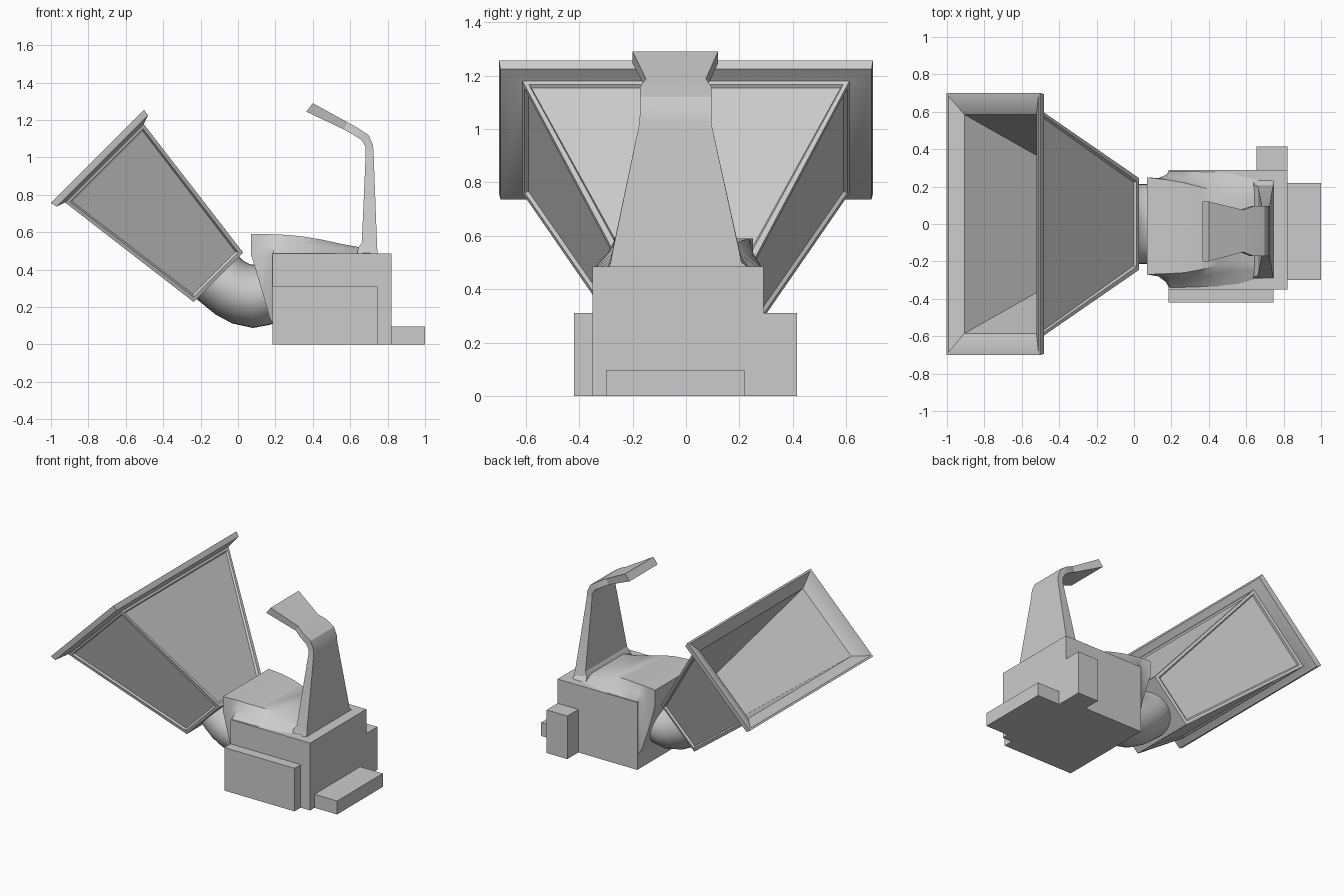
import bpy, bmesh, math
from mathutils import Vector


def finish(bm, name, angle=30):
    bmesh.ops.recalc_face_normals(bm, faces=bm.faces[:])
    mesh = bpy.data.meshes.new(name)
    bm.to_mesh(mesh)
    bm.free()
    ob = bpy.data.objects.new(name, mesh)
    bpy.context.collection.objects.link(ob)
    bpy.ops.object.select_all(action='DESELECT')
    ob.select_set(True)
    bpy.context.view_layer.objects.active = ob
    bpy.ops.object.shade_smooth_by_angle(angle=math.radians(angle))
    return ob


def loft(sections):
    """Skin closed cross-sections, capping both ends; returns bmesh and side bands."""
    bm = bmesh.new()
    rings = [[bm.verts.new(p) for p in s] for s in sections]
    bands = []
    for a, b in zip(rings, rings[1:]):
        n = len(a)
        bands.append([bm.faces.new((a[i], a[(i + 1) % n], b[(i + 1) % n], b[i])) for i in range(n)])
    bm.faces.new(rings[0][::-1])
    bm.faces.new(rings[-1])
    return bm, bands


def box(name, x, y, z):
    bm, _ = loft([[(px, y[0], z[0]), (px, y[1], z[0]), (px, y[1], z[1]), (px, y[0], z[1])] for px in x])
    return finish(bm, name)


# Base block and the boxes attached to its sides
box("base_block", (0.185, 0.82), (-0.35, 0.29), (0, 0.485))
box("front_box", (0.185, 0.745), (-0.42, -0.34), (0, 0.31))
box("back_box", (0.655, 0.82), (0.28, 0.415), (0, 0.31))
box("side_step", (0.81, 1.0), (-0.30, 0.22), (0, 0.097))

# Saddle-shaped cover: x, bottom y range, top y range, bottom z, top z
cover = [
    (0.07, -0.27, 0.25, -0.27, 0.25, 0.48, 0.59),
    (0.13, -0.28, 0.245, -0.268, 0.242, 0.28, 0.59),
    (0.17, -0.31, 0.262, -0.266, 0.237, 0.14, 0.59),
    (0.19, -0.345, 0.285, -0.265, 0.234, 0.10, 0.589),
    (0.27, -0.345, 0.285, -0.26, 0.22, 0.10, 0.585),
    (0.35, -0.345, 0.285, -0.245, 0.20, 0.10, 0.577),
    (0.45, -0.345, 0.285, -0.22, 0.17, 0.10, 0.56),
    (0.55, -0.335, 0.275, -0.205, 0.15, 0.10, 0.538),
    (0.65, -0.305, 0.25, -0.215, 0.15, 0.10, 0.52),
    (0.735, -0.29, 0.225, -0.27, 0.205, 0.10, 0.49),
]
sections = []
for x, b0, b1, t0, t1, zb, zt in cover:
    zs = max(zb, 0.48)          # foot of the concave flank
    zm = zs + (zt - zs) * 0.4
    m0, m1 = t0 + (b0 - t0) * 0.35, t1 + (b1 - t1) * 0.35
    sections.append([(x, b0, zb), (x, b0, zs - 0.001 if zb < zs else zs + 0.01), (x, m0, zm + 0.012), (x, t0, zt),
                     (x, t1, zt), (x, m1, zm + 0.012), (x, b1, zs - 0.001 if zb < zs else zs + 0.01), (x, b1, zb)])
finish(loft(sections)[0], "saddle_cover", 35)

# Tapered upright with bent lip: outer x z, inner x z, y range
post = [
    (0.745, 0.48, 0.635, 0.48, -0.292, 0.235),
    (0.745, 0.50, 0.645, 0.52, -0.282, 0.208),
    (0.743, 0.54, 0.662, 0.545, -0.275, 0.20),
    (0.725, 1.02, 0.683, 1.02, -0.175, 0.095),
    (0.722, 1.065, 0.681, 1.058, -0.172, 0.095),
    (0.698, 1.12, 0.662, 1.092, -0.172, 0.095),
    (0.64, 1.158, 0.622, 1.118, -0.172, 0.095),
    (0.585, 1.188, 0.565, 1.15, -0.15, 0.075),
    (0.40, 1.29, 0.365, 1.245, -0.20, 0.12),
]
finish(loft([[(ox, y0, oz), (ox, y1, oz), (ix, y1, iz), (ix, y0, iz)]
             for ox, oz, ix, iz, y0, y1 in post])[0], "bent_upright", 25)

# Curved elbow: bottom x z, top x z, half width
elbow = [
    (-0.24, 0.26, 0.0, 0.48, 0.195), (-0.20, 0.225, 0.015, 0.46, 0.205),
    (-0.12, 0.16, 0.03, 0.447, 0.213), (-0.03, 0.112, 0.05, 0.435, 0.215),
    (0.08, 0.088, 0.07, 0.428, 0.215), (0.17, 0.105, 0.10, 0.425, 0.21),
    (0.24, 0.13, 0.2, 0.42, 0.20),
]
rings = []
for bx, bz, tx, tz, w in elbow:
    c, r = Vector((bx + tx, 0, bz + tz)) / 2, Vector((tx - bx, 0, tz - bz)) / 2
    rings.append([c + r * math.cos(t) + Vector((0, w * math.sin(t), 0))
                  for t in (math.tau * i / 32 for i in range(32))])
finish(loft(rings)[0], "elbow_pipe", 50)

# Flared hopper, tilted 45 degrees: distance along axis, half height, half width
hopper = [
    (0.328, 0.187, 0.245), (1.19, 0.297, 0.612), (1.206, 0.345, 0.695), (1.243, 0.353, 0.70),
    (1.243, 0.340, 0.685), (1.19, 0.272, 0.585), (0.37, 0.155, 0.21),
]
axis = Vector((-1, 0, 1)).normalized()
up = Vector((1, 0, 1)).normalized()
side = Vector((0, 1, 0))
bm, bands = loft([[axis * a + up * (0.18 + h * u) + side * (w * v)
                   for u, v in ((-1, -1), (-1, 1), (1, 1), (1, -1))] for a, h, w in hopper])
bmesh.ops.recalc_face_normals(bm, faces=bm.faces[:])
# Recessed panels on the outside, then a softened frame step
bmesh.ops.inset_individual(bm, faces=bands[0], thickness=0.028, depth=0)
bmesh.ops.inset_individual(bm, faces=bands[0], thickness=0.012, depth=-0.013)
finish(bm, "flared_hopper", 35)
